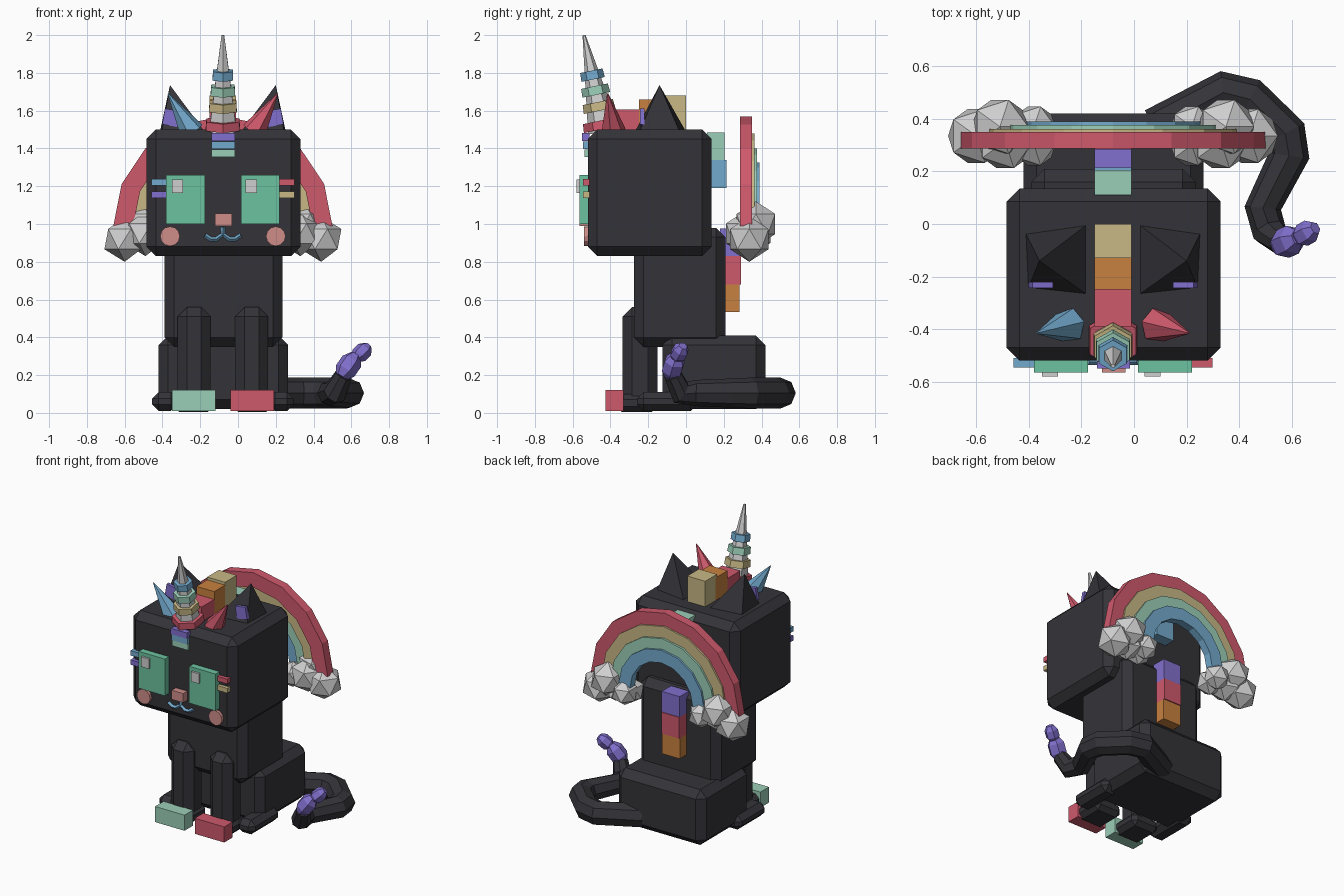
import bpy, bmesh, math
from mathutils import Vector

cube = bpy.data.objects.get("Cube")
if cube:
    bpy.data.objects.remove(cube, do_unlink=True)

MID = -0.08  # symmetry plane of the body


def material(name, r, g, b):
    m = bpy.data.materials.new(name)
    m.use_nodes = True
    m.diffuse_color = (r, g, b, 1)
    m.node_tree.nodes["Principled BSDF"].inputs["Base Color"].default_value = (r, g, b, 1)
    return m


black = material("charcoal", .034, .033, .040)
red = material("rose_red", .62, .10, .15)
orange = material("orange", .58, .22, .05)
yellow = material("sand_yellow", .58, .48, .24)
mint = material("mint", .33, .62, .48)
green = material("eye_green", .15, .54, .35)
blue = material("sky_blue", .17, .40, .61)
purple = material("violet", .22, .16, .61)
pink = material("salmon", .62, .27, .25)
white = material("pale_grey", .62, .62, .62)


def finish(name, bm, mat):
    bmesh.ops.recalc_face_normals(bm, faces=bm.faces)
    me = bpy.data.meshes.new(name)
    bm.to_mesh(me)
    bm.free()
    me.materials.append(mat)
    ob = bpy.data.objects.new(name, me)
    bpy.context.collection.objects.link(ob)
    return ob


def box(name, mat, x, y, z, chamfer=0):
    """Box from (min, max) ranges, with an optional flat chamfer."""
    bm = bmesh.new()
    bmesh.ops.create_cube(bm, size=1)
    for v in bm.verts:
        v.co = [(a + b) / 2 + c * (b - a) for c, (a, b) in zip(v.co, (x, y, z))]
    ob = finish(name, bm, mat)
    if chamfer:
        mod = ob.modifiers.new("chamfer", "BEVEL")
        mod.width = chamfer
        mod.segments = 1
    return ob


def side_range(s, a, b):
    """Mirror a distance range around the middle plane."""
    return sorted((MID + s * a, MID + s * b))


def cone(name, mat, start, end, r1, r2, sides=6):
    """Faceted cone or cylinder between two points."""
    a, b = Vector(start), Vector(end)
    bm = bmesh.new()
    bmesh.ops.create_cone(bm, cap_ends=True, segments=sides, radius1=r1, radius2=r2,
                          depth=(b - a).length)
    turn = (b - a).to_track_quat('Z', 'Y').to_matrix()
    for v in bm.verts:
        v.co = turn @ v.co + (a + b) / 2
    return finish(name, bm, mat)


def tube(name, mat, points, radius, resolution):
    """Faceted tube along (x, y, z, thickness) points."""
    cu = bpy.data.curves.new(name, 'CURVE')
    cu.dimensions = '3D'
    cu.bevel_depth = radius
    cu.bevel_resolution = resolution
    cu.use_fill_caps = True
    sp = cu.splines.new('POLY')
    sp.points.add(len(points) - 1)
    sp.use_smooth = False
    for p, (x, y, z, t) in zip(sp.points, points):
        p.co = (x, y, z, 1)
        p.radius = t
    cu.materials.append(mat)
    ob = bpy.data.objects.new(name, cu)
    bpy.context.collection.objects.link(ob)


# Body masses
box("head", black, (-.485, .33), (-.52, .135), (.83, 1.5), .05)
box("torso", black, (-.39, .235), (-.275, .21), (.35, .98), .05)
box("hips", black, (-.42, .265), (-.125, .42), (.02, .41), .05)

# Paired limbs, ears and face parts
for s, side in ((-1, "right"), (1, "left")):
    box(side + "_front_leg", black, side_range(s, .065, .24), (-.335, -.15), (.02, .56), .05)
    box(side + "_front_paw", black, side_range(s, .05, .26), (-.37, -.15), (.005, .1), .03)
    box(side + "_boot", mint if s < 0 else red, side_range(s, .04, .27), (-.425, -.33), (.01, .12))
    box(side + "_hind_foot", black, side_range(s, .24, .375), (-.26, .06), (.01, .11), .035)

    # Ear: off-centre pyramid
    bm = bmesh.new()
    base = [bm.verts.new((MID + s * x, y, 1.48))
            for x, y in ((.09, .005), (.335, -.03), (.325, -.25), (.09, -.275))]
    tip = bm.verts.new((MID + s * .28, -.14, 1.735))
    bm.faces.new(base)
    for i in range(4):
        bm.faces.new((base[i], base[(i + 1) % 4], tip))
    finish(side + "_ear", bm, black)
    inner = box(side + "_inner_ear", purple, (-.04, .04), (-.012, .012), (-.04, .045))
    inner.location = (MID + s * .275, -.232, 1.56)
    inner.rotation_euler.y = -s * .18

    cone(side + "_spike", blue if s < 0 else red, (MID + s * .165, -.385, 1.49),
         (MID + s * .29, -.415, 1.69), .068, .003, 6)
    box(side + "_eye", green, side_range(s, .095, .3), (-.565, -.515), (1.0, 1.26))
    glint = MID + s * .24 if s < 0 else .07
    box(side + "_eye_glint", white, (glint - .03, glint + .03), (-.58, -.56), (1.165, 1.235))
    cone(side + "_cheek", pink, (MID + s * .28, -.51, .935), (MID + s * .28, -.54, .935),
         .052, .052, 12)
    for z, mat in ((1.22, blue if s < 0 else red), (1.155, purple if s < 0 else yellow)):
        box(side + "_whisker", mat, side_range(s, .3, .378), (-.545, -.51), (z - .017, z + .017))
    tube(side + "_mouth", blue, [(MID, -.525, .985, 1), (MID, -.525, .945, 1),
         (MID + s * .035, -.525, .92, 1), (MID + s * .065, -.525, .92, 1),
         (MID + s * .095, -.525, .94, 1)], .012, 0)

box("nose", pink, (-.122, -.032), (-.565, -.51), (.99, 1.055))

# Forehead stripes
for i, mat in enumerate((purple, blue, mint)):
    z = 1.44 - i * .043
    box("forehead_stripe", mat, (-.14, -.015), (-.55 + i * .006, -.51), (z, z + .041))

# Horn with hexagonal rings
foot, peak = Vector((MID, -.435, 1.49)), Vector((MID, -.54, 2.0))
cone("horn", white, foot, peak, .085, .008, 6)
for t, r, mat in ((.07, .105, red), (.26, .085, yellow), (.425, .075, mint), (.585, .063, blue)):
    cone("horn_ring", mat, foot.lerp(peak, t - .045), foot.lerp(peak, t + .045), r, r * .96, 6)

# Mane blocks down the head and back
strip = (-.15, -.01)
for mat, y, z in ((red, (-.39, -.25), (1.48, 1.605)), (orange, (-.25, -.115), (1.48, 1.66)),
                  (yellow, (-.13, 0), (1.48, 1.68)), (mint, (.11, .205), (1.34, 1.485)),
                  (blue, (.12, .215), (1.19, 1.34)), (purple, (.18, .285), (.83, .975)),
                  (red, (.18, .29), (.68, .83)), (orange, (.18, .283), (.535, .68))):
    box("mane_block", mat, strip, y, z)

# Rainbow: half rings, each set slightly behind the last
SEGS = 8
for name, mat, r_out, r_in, y0, y1 in (
        ("red", red, .58, .475, .287, .35), ("yellow", yellow, .49, .395, .305, .362),
        ("mint", mint, .41, .32, .32, .376), ("blue", blue, .335, .245, .335, .39)):
    bm = bmesh.new()
    rows = []
    for i in range(SEGS + 1):
        a = math.pi * i / SEGS
        rows.append([bm.verts.new((MID + r * math.cos(a), y, .99 + r * math.sin(a)))
                     for r, y in ((r_out, y0), (r_out, y1), (r_in, y1), (r_in, y0))])
    for p, q in zip(rows, rows[1:]):
        for k in range(4):
            n = (k + 1) % 4
            bm.faces.new((p[k], p[n], q[n], q[k]))
    bm.faces.new(rows[0])
    bm.faces.new(rows[-1])
    finish("rainbow_" + name, bm, mat)

# Clouds at both rainbow ends
for s, side in ((-1, "right"), (1, "left")):
    for dx, y, z, r in ((.52, .335, .92, .12), (.43, .37, 1.0, .12), (.41, .315, .95, .12),
                        (.3, .37, .94, .09), (.3, .3, .93, .09)):
        bm = bmesh.new()
        bmesh.ops.create_icosphere(bm, subdivisions=1, radius=r)
        bmesh.ops.translate(bm, verts=bm.verts, vec=(MID + s * dx, y, z))
        finish(side + "_cloud_puff", bm, white)

# Tail curling round to the model's left
tube("tail", black, [(.08, .36, .105, 1), (.34, .5, .105, 1), (.44, .475, .105, 1),
     (.575, .345, .105, 1), (.59, .26, .105, .95), (.49, .06, .105, .85),
     (.515, -.03, .11, .8), (.56, -.07, .2, .6)], .082, 2)

# Tail tip: two faceted beads
for a, b, r in (((.545, -.085, .19), (.625, -.05, .305), .058),
                ((.62, -.055, .285), (.69, -.015, .355), .045)):
    a, b = Vector(a), Vector(b)
    tube("tail_tip", purple, [(*a.lerp(b, t), w) for t, w in
         ((0, .55), (.28, 1), (.72, 1), (1, .55))], r, 1)
